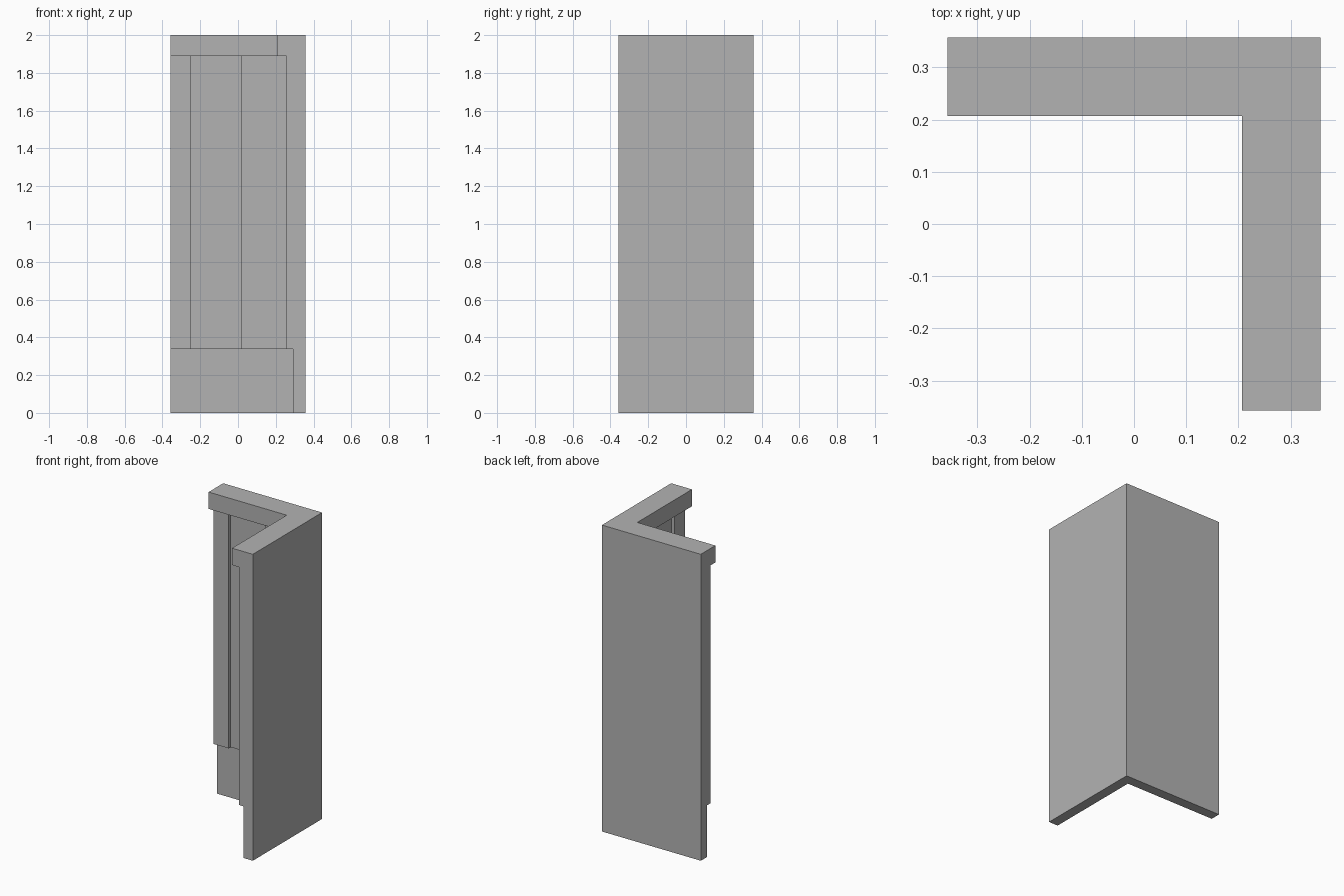
import bpy, bmesh
from mathutils import Matrix, Vector

cube = bpy.data.objects.get("Cube")
if cube:
    bpy.data.objects.remove(cube, do_unlink=True)

HALF, HEIGHT = 0.357, 2.0
PLINTH_TOP, CORNICE_BASE = 0.337, 1.89
CORNICE, SHAFT, PLINTH, RECESS = 0.207, 0.257, 0.291, 0.278  # inner face positions
PANEL = (-0.248, 0.016)                                      # recessed panel span

grey = bpy.data.materials.new("plain grey")
grey.use_nodes = True
grey.diffuse_color = (0.45, 0.45, 0.45, 1)
grey.node_tree.nodes["Principled BSDF"].inputs["Base Color"].default_value = grey.diffuse_color


def box(name, low, high):
    low, high = Vector(low), Vector(high)
    bm = bmesh.new()
    size = Matrix.Diagonal((*(high - low), 1))
    bmesh.ops.create_cube(bm, size=1, matrix=Matrix.Translation((low + high) / 2) @ size)
    mesh = bpy.data.meshes.new(name)
    bm.to_mesh(mesh)
    bm.free()
    mesh.materials.append(grey)
    obj = bpy.data.objects.new(name, mesh)
    bpy.context.collection.objects.link(obj)
    return obj


def carve(target, low, high):
    cutter = box("cutter", low, high)
    cutter.hide_render = True
    mod = target.modifiers.new("carve", "BOOLEAN")
    mod.operation, mod.solver, mod.object = "DIFFERENCE", "EXACT", cutter
    bpy.context.view_layer.objects.active = target
    bpy.ops.object.modifier_apply(modifier=mod.name)
    bpy.data.objects.remove(cutter, do_unlink=True)


# Solid block, hollowed to an L under the cornice, at the shaft and at the plinth
wall = box("corner_wall", (-HALF, -HALF, 0), (HALF, HALF, HEIGHT))
carve(wall, (-1, -1, -1), (CORNICE, CORNICE, 3))
carve(wall, (-1, -1, -1), (SHAFT, SHAFT, CORNICE_BASE))
carve(wall, (-1, -1, -1), (PLINTH, PLINTH, PLINTH_TOP))

# Recessed panel on each inner face
a, b = PANEL
carve(wall, (a, 0.1, PLINTH_TOP), (b, RECESS, CORNICE_BASE))
carve(wall, (0.1, a, PLINTH_TOP), (RECESS, b, CORNICE_BASE))
